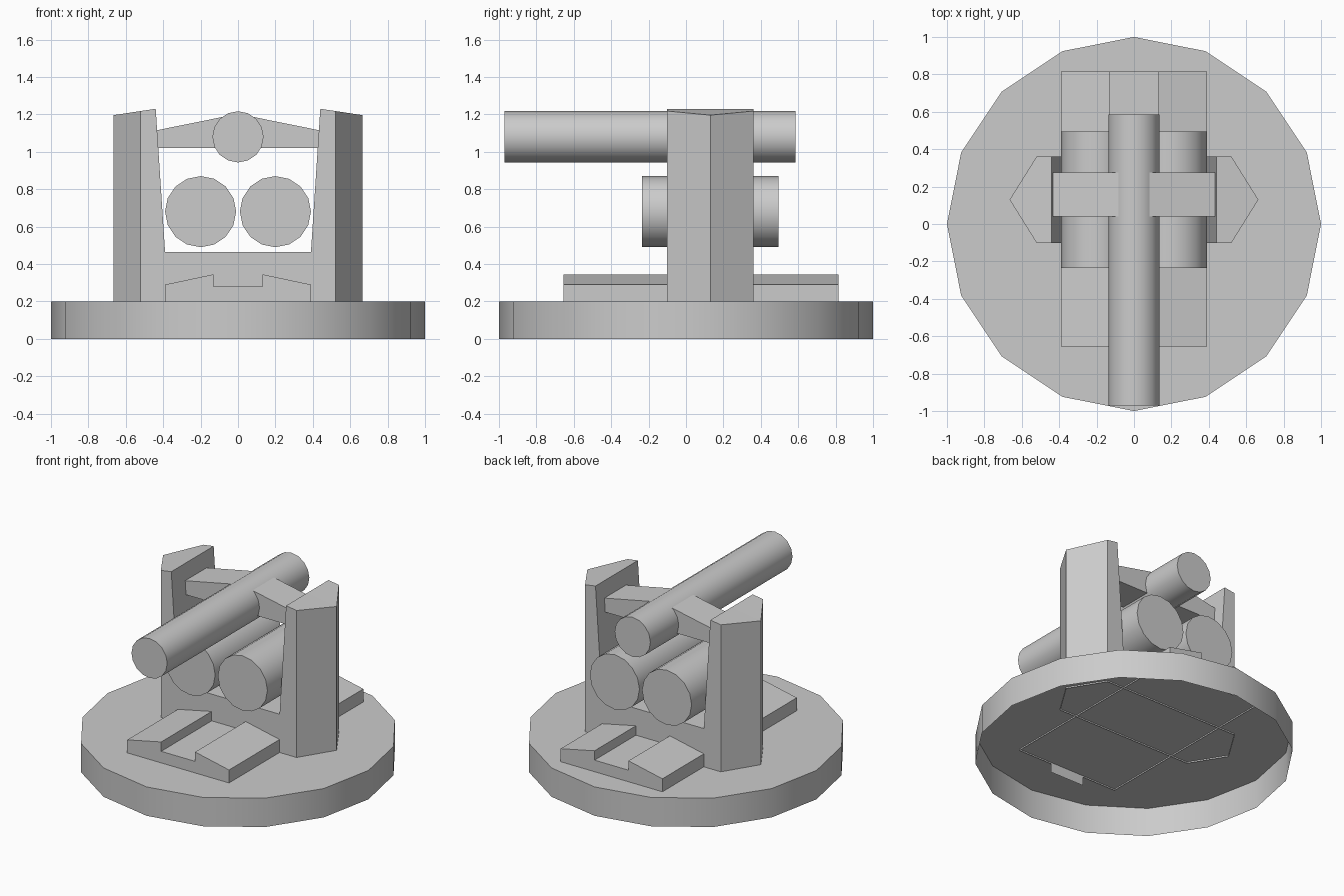
import bpy, bmesh
from math import pi, cos, sin

if "Cube" in bpy.data.objects:
    bpy.data.objects.remove(bpy.data.objects["Cube"])


def make_object(name, bm, smooth=False):
    mesh = bpy.data.meshes.new(name)
    bm.to_mesh(mesh)
    bm.free()
    obj = bpy.data.objects.new(name, mesh)
    bpy.context.collection.objects.link(obj)
    if smooth:
        bpy.ops.object.select_all(action='DESELECT')
        obj.select_set(True)
        bpy.context.view_layer.objects.active = obj
        bpy.ops.object.shade_smooth_by_angle(angle=pi / 6)
    return obj


def loft(name, rings, open_sides=0, caps=(True, True), smooth=False):
    """Join equal rings front to back; the last open_sides edges get no face."""
    bm = bmesh.new()
    vs = [[bm.verts.new(p) for p in ring] for ring in rings]
    n = len(vs[0])
    for a, b in zip(vs, vs[1:]):
        for i in range(n - open_sides):
            j = (i + 1) % n
            bm.faces.new((a[i], b[i], b[j], a[j]))
    if caps[0]:
        bm.faces.new(vs[0])
    if caps[1]:
        bm.faces.new(vs[-1][::-1])
    return make_object(name, bm, smooth)


def mirrored(half):
    return half + [(-x, z) for x, z in reversed(half)]


def ring_at(outline, y):
    return [(x, y, z) for x, z in outline]


def tube(name, x, z, r, y0, y1, sides=16):
    circle = [(x + r * cos(2 * pi * i / sides), z + r * sin(2 * pi * i / sides))
              for i in range(sides)]
    loft(name, [ring_at(circle, y0), ring_at(circle, y1)], smooth=True)


# Round base: rim and top, open underneath
circle = [(cos(pi * i / 8), sin(pi * i / 8)) for i in range(16)]
loft("base", [[(x, -y, 0.2) for x, y in circle], [(x, -y, 0) for x, y in circle]],
     caps=(False, False), smooth=False)
base = bpy.data.objects["base"]
bm = bmesh.new()
bm.from_mesh(base.data)
bm.verts.ensure_lookup_table()
bm.faces.new([v for v in reversed(bm.verts[:16])])
bm.normal_update()
top = max(bm.faces, key=lambda f: len(f.verts))
if top.normal.z < 0:
    top.normal_flip()
for f in bm.faces:
    c = f.calc_center_median()
    if f is not top and f.normal.x * c.x + f.normal.y * c.y < 0:
        f.normal_flip()
bm.to_mesh(base.data)
bm.free()
bpy.context.view_layer.objects.active = base
base.select_set(True)
bpy.ops.object.shade_smooth_by_angle(angle=pi / 6)

# Grooved floor rail with lowered middle strip, open underneath
rail = mirrored([(0.39, 0.19), (0.39, 0.29), (0.13, 0.345), (0.13, 0.28)])
rail += [(-0.13, 0.19), (-0.13, 0.13), (0.13, 0.13), (0.13, 0.19)]
loft("floor_rail", [ring_at(rail, -0.655), ring_at(rail, 0.815)], open_sides=5)

# U-shaped yoke whose outer sides come to a point
edge = mirrored([(0.52, 0.19), (0.52, 1.218), (0.44, 1.23), (0.39, 0.465)])
mid = mirrored([(0.665, 0.19), (0.665, 1.196), (0.44, 1.23), (0.39, 0.465)])
loft("yoke", [ring_at(edge, -0.102), ring_at(mid, 0.13), ring_at(edge, 0.362)], open_sides=1)

# Cross arm holding the barrel
arm = [(0.435, 1.02), (0.435, 1.115), (0, 1.203), (-0.435, 1.115), (-0.435, 1.02)]
loft("cross_arm", [ring_at(arm, 0.04), ring_at(arm, 0.275)])

# Barrel and the two cylinders below it
tube("barrel", 0, 1.08, 0.137, -0.97, 0.585)
for side, label in ((-1, "left"), (1, "right")):
    tube(label + "_cylinder", side * 0.2, 0.68, 0.19, -0.235, 0.495)
